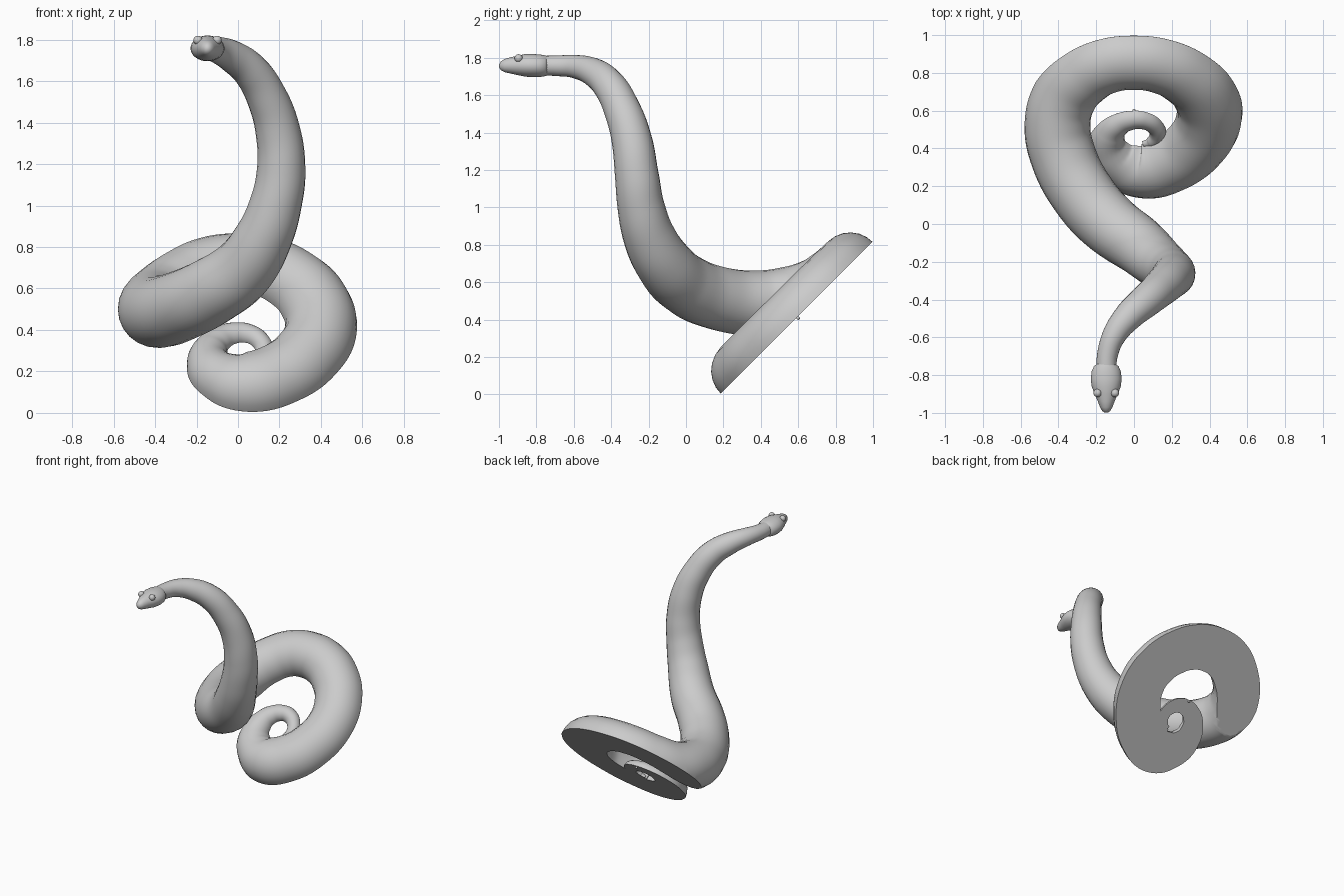
import bpy, bmesh, math
from mathutils import Vector

if "Cube" in bpy.data.objects:
    bpy.data.objects.remove(bpy.data.objects["Cube"])

# Tilted 45 degree plane z = y - OFF that slices the coil flat
OFF = 0.18
N = Vector((0, -1, 1)).normalized()
P0 = Vector((0, OFF, 0))

# Coil centre line lying in the tilted plane, tail tip first: x, y, radius
coil = [(0.05, 0.425, .02), (0.09, 0.435, .035), (0.125, 0.475, .043), (0.105, 0.525, .048),
        (0.05, 0.555, .054), (-0.01, 0.558, .059), (-0.08, 0.535, .068), (-0.13, 0.485, .085),
        (-0.135, 0.40, .115), (-0.06, 0.33, .145), (0.05, 0.305, .17), (0.20, 0.345, .175),
        (0.325, 0.435, .175), (0.398, 0.57, .174), (0.37, 0.70, .173), (0.27, 0.80, .171),
        (0.14, 0.86, .169), (0, 0.878, .168), (-0.14, 0.86, .169)]
# Free body lifting off the plane up to the head: x, y, z, radius
rise = [(-0.27, 0.79, 0.62, .17), (-0.365, 0.68, 0.55, .172), (-0.405, 0.53, 0.505, .174),
        (-0.375, 0.36, 0.488, .174), (-0.265, 0.15, 0.52, .17), (-0.13, 0.0, 0.585, .165),
        (0.02, -0.11, 0.69, .155), (0.12, -0.195, 0.84, .14), (0.18, -0.24, 1.0, .126),
        (0.208, -0.263, 1.17, .117), (0.192, -0.29, 1.36, .108), (0.14, -0.34, 1.52, .098),
        (0.06, -0.41, 1.65, .088), (-0.03, -0.49, 1.72, .077), (-0.105, -0.59, 1.752, .063),
        (-0.14, -0.69, 1.757, .055), (-0.147, -0.79, 1.757, .053)]
path = [(x, y, y - OFF, r) for x, y, r in coil] + rise


def smooth(obj, angle=50):
    bpy.ops.object.select_all(action='DESELECT')
    obj.select_set(True)
    bpy.context.view_layer.objects.active = obj
    bpy.ops.object.shade_smooth_by_angle(angle=math.radians(angle))


def add_mesh(name, bm):
    me = bpy.data.meshes.new(name)
    bm.to_mesh(me)
    bm.free()
    obj = bpy.data.objects.new(name, me)
    bpy.context.collection.objects.link(obj)
    return obj


def ball(name, loc, r):
    bm = bmesh.new()
    bmesh.ops.create_uvsphere(bm, u_segments=20, v_segments=12, radius=r)
    bmesh.ops.translate(bm, verts=bm.verts, vec=loc)
    smooth(add_mesh(name, bm))


# Tapered tube along the path
cu = bpy.data.curves.new("body_path", 'CURVE')
cu.dimensions = '3D'
cu.bevel_depth = 1
cu.bevel_resolution = 10
cu.resolution_u = 10
cu.use_fill_caps = True
sp = cu.splines.new('BEZIER')
sp.radius_interpolation = 'CARDINAL'
sp.bezier_points.add(len(path) - 1)
for p, (x, y, z, r) in zip(sp.bezier_points, path):
    p.co = (x, y, z)
    p.radius = r
    p.handle_left_type = p.handle_right_type = 'AUTO'
tmp = bpy.data.objects.new("body_path", cu)
bpy.context.collection.objects.link(tmp)
dg = bpy.context.evaluated_depsgraph_get()
me = bpy.data.meshes.new_from_object(tmp.evaluated_get(dg))
bm = bmesh.new()
bm.from_mesh(me)
bpy.data.objects.remove(tmp)
bpy.data.meshes.remove(me)

# Flatten everything below the tilted plane onto it
bmesh.ops.remove_doubles(bm, verts=bm.verts, dist=1e-5)
bmesh.ops.bisect_plane(bm, geom=bm.verts[:] + bm.edges[:] + bm.faces[:],
                       plane_co=P0, plane_no=N, dist=1e-4)
for v in bm.verts:
    d = (v.co - P0).dot(N)
    if d < 0:
        v.co -= N * d
smooth(add_mesh("body", bm))

# Head lofted from elliptical rings: y, half width, half height, centre z
prof = [(-0.742, .052, .052, 1.757), (-0.755, .066, .056, 1.757), (-0.78, .077, .06, 1.757),
        (-0.82, .082, .062, 1.758), (-0.86, .077, .06, 1.759), (-0.90, .061, .052, 1.759),
        (-0.94, .044, .043, 1.759), (-0.97, .033, .035, 1.758), (-0.99, .021, .023, 1.757),
        (-0.999, .007, .008, 1.757)]
S = 32
bm = bmesh.new()
rings = []
for y, w, h, z in prof:
    rings.append([bm.verts.new((-0.147 + w * math.cos(2 * math.pi * i / S), y,
                                z + h * math.sin(2 * math.pi * i / S))) for i in range(S)])
for a, b in zip(rings, rings[1:]):
    for i in range(S):
        bm.faces.new((a[i], a[(i + 1) % S], b[(i + 1) % S], b[i]))
bm.faces.new(rings[0])
bm.faces.new(rings[-1])
bmesh.ops.recalc_face_normals(bm, faces=bm.faces)
smooth(add_mesh("head", bm))

# Eyes and the tiny bead on the tail loop
for side, sx in (("left", -1), ("right", 1)):
    ball("eye_" + side, (-0.147 + sx * 0.046, -0.895, 1.797), 0.022)
ball("tail_bead", (0, 0.6, 0.408), 0.009)
